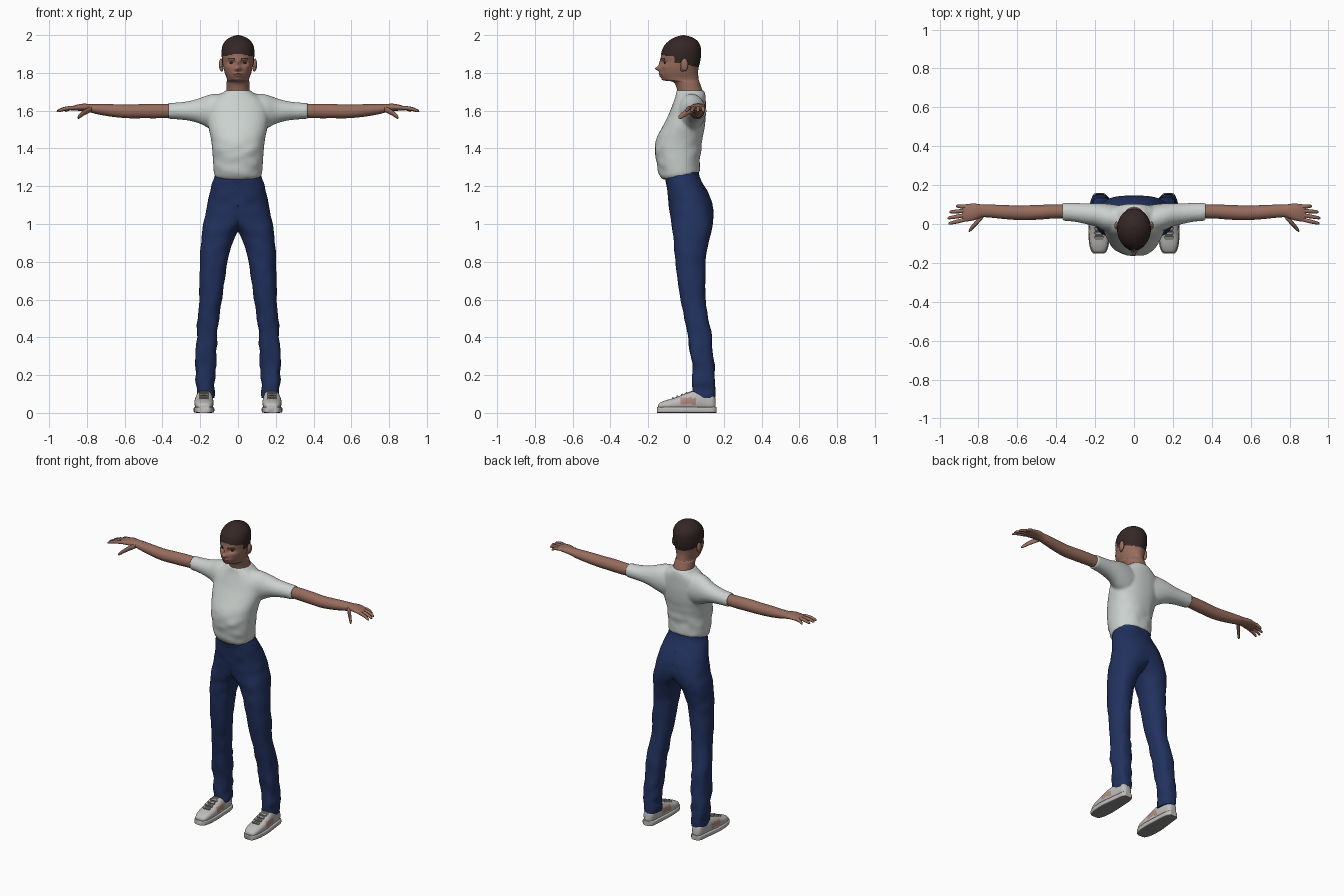
import bpy, bmesh, math
from mathutils import Vector, Matrix, noise

cube = bpy.data.objects.get("Cube")
if cube:
    bpy.data.objects.remove(cube)


def material(name, r, g, b):
    m = bpy.data.materials.new(name)
    m.use_nodes = True
    m.diffuse_color = (r, g, b, 1)
    node = m.node_tree.nodes["Principled BSDF"]
    node.inputs["Base Color"].default_value = (r, g, b, 1)
    node.inputs["Roughness"].default_value = .8
    return m


skin = material("brown skin", .31, .15, .11)
hair = material("dark brown hair", .035, .02, .019)
cotton = material("pale grey cotton", .6, .64, .62)
denim = material("navy denim", .016, .032, .115)
leather = material("off white leather", .52, .51, .49)
rubber = material("grey rubber", .25, .25, .25)
tongue = material("charcoal lining", .1, .095, .09)
patch = material("dusty pink patch", .45, .26, .21)
lip = material("dark rose lips", .2, .075, .06)
eye = material("dark eyes", .03, .02, .018)

# Order of (along, across, up) for a loft running along each axis
ORDER = {"x": lambda t, u, v: Vector((t, u, v)),
         "y": lambda t, u, v: Vector((u, t, v)),
         "z": lambda t, u, v: Vector((u, v, t))}


def refine(rings, steps):
    """Smooth curve through all rings."""
    out = []
    for i in range(len(rings) - 1):
        a, b, c, d = (rings[min(max(i + k, 0), len(rings) - 1)] for k in (-1, 0, 1, 2))
        for s in range(steps):
            f = s / steps
            out.append([q + f / 2 * (r - p + f * (2 * p - 5 * q + 4 * r - w
                        + f * (3 * (q - r) + w - p))) for p, q, r, w in zip(a, b, c, d)])
    return out + [list(rings[-1])]


def loft(bm, axis, rings, sides=32, steps=4, power=1.0, warp=None):
    """Rings are (position, low u, high u, low v, high v)."""
    loops = []
    for t, u0, u1, v0, v1 in refine(rings, steps):
        loop = []
        for k in range(sides):
            a = math.tau * k / sides
            c, s = math.cos(a), math.sin(a)
            c, s = (math.copysign(abs(w) ** power, w) for w in (c, s))
            p = ORDER[axis](t, (u0 + u1 + (u1 - u0) * c) / 2, (v0 + v1 + (v1 - v0) * s) / 2)
            loop.append(bm.verts.new(warp(p) if warp else p))
        loops.append(loop)
    for a, b in zip(loops, loops[1:]):
        for k in range(sides):
            n = (k + 1) % sides
            bm.faces.new((a[k], a[n], b[n], b[k]))
    bm.faces.new(loops[0])
    bm.faces.new(loops[-1])


def ball(bm, center, radii):
    m = Matrix.Translation(center) @ Matrix.Diagonal((*radii, 1))
    bmesh.ops.create_uvsphere(bm, u_segments=20, v_segments=12, radius=1, matrix=m)


def build(name, bm, mats, rule=None, mirror=False):
    bmesh.ops.recalc_face_normals(bm, faces=bm.faces)
    if rule:
        for f in bm.faces:
            f.material_index = rule(f.calc_center_median(), f.normal)
    mesh = bpy.data.meshes.new(name)
    bm.to_mesh(mesh)
    bm.free()
    ob = bpy.data.objects.new(name, mesh)
    bpy.context.collection.objects.link(ob)
    for m in mats:
        mesh.materials.append(m)
    bpy.ops.object.select_all(action="DESELECT")
    ob.select_set(True)
    bpy.context.view_layer.objects.active = ob
    bpy.ops.object.shade_smooth_by_angle(angle=math.radians(45))
    if mirror:
        ob.modifiers.new("Mirror", "MIRROR").use_clip = True
    return ob


# Head and neck: lofted skull with raised and sunken face features
BUMPS = [(0, 1.85, .012, .022, .012), (0, 1.822, .015, .012, .026),
         (.03, 1.873, .025, .008, .006), (.033, 1.853, .016, .01, -.012),
         (0, 1.797, .022, .006, .008), (0, 1.784, .018, .006, .007),
         (0, 1.765, .02, .01, .004), (.05, 1.83, .018, .015, .004)]


def face_shape(p):
    if p.y < -.06:
        for x, z, sx, sz, push in BUMPS:
            p.y -= push * math.exp(-((abs(p.x) - x) / sx) ** 2 - ((p.z - z) / sz) ** 2)
    return p


def head_colour(c, n):
    if c.y < -.06:
        line = 1.903 - .2 * abs(c.x)
    else:
        line = 1.85 if c.y < -.01 else 1.845 - .25 * c.y
    if c.z > line:
        return 1
    x = abs(c.x)
    if c.y < -.08:
        if .017 < x < .052 and abs(c.z - 1.876 + .1 * abs(x - .033)) < .003:
            return 1
        if abs(c.z - 1.79) < .011 * (1 - (x / .028) ** 2):
            return 2
    return 0


skull = [(1.66, .068, -.045, .088), (1.7, .062, -.045, .088), (1.75, .06, -.065, .072),
         (1.76, .058, -.115, .068), (1.775, .061, -.13, .066), (1.8, .07, -.137, .064),
         (1.83, .078, -.135, .067), (1.86, .083, -.13, .075), (1.9, .087, -.132, .08),
         (1.94, .083, -.118, .077), (1.97, .066, -.09, .06), (1.99, .038, -.055, .028),
         (2, .004, -.016, -.01)]
bm = bmesh.new()
loft(bm, "z", [(z, -w, w, f, b) for z, w, f, b in skull], 96, 8, 1, face_shape)
build("head", bm, [skin, hair, lip], head_colour)

bm = bmesh.new()
ball(bm, (.09, -.008, 1.843), (.011, .02, .033))
ball(bm, (.086, -.018, 1.822), (.008, .012, .015))
build("ears", bm, [skin], mirror=True)
bm = bmesh.new()
ball(bm, (.033, -.108, 1.853), (.013, .008, .006))
build("eyes", bm, [eye], mirror=True)


# Shirt: torso and sleeves fused into one cloth surface
def hem(p):
    p.z += max(0, min(1, (1.34 - p.z) / .08)) * .2 * p.y
    fold = noise.noise(Vector((p.x * 16, p.y * 16, p.z * 22)))
    p.y += .007 * fold * max(0, min(1, (1.5 - p.z) / .1))
    return p


torso = [(1.258, .122, -.12, .07), (1.28, .128, -.14, .074), (1.33, .132, -.155, .075),
         (1.4, .137, -.164, .08), (1.46, .145, -.152, .09), (1.52, .158, -.122, .1),
         (1.58, .162, -.092, .105), (1.63, .155, -.072, .105), (1.67, .12, -.058, .104),
         (1.695, .08, -.052, .1), (1.708, .066, -.05, .094)]
sleeve = [(.03, -.04, .09, 1.5, 1.68), (.1, -.045, .1, 1.49, 1.69), (.15, -.035, .105, 1.505, 1.685),
          (.2, -.012, .107, 1.53, 1.668), (.25, 0, .107, 1.545, 1.653),
          (.31, .012, .108, 1.553, 1.644), (.369, .017, .109, 1.556, 1.641)]
bm = bmesh.new()
loft(bm, "z", [(z, -w, w, f, b) for z, w, f, b in torso], 48, 5, .9, hem)
for side in (1, -1):
    loft(bm, "x", [(side * r[0], *r[1:]) for r in sleeve], 32)
shirt = build("shirt", bm, [cotton])
fuse = shirt.modifiers.new("Fuse", "REMESH")
fuse.mode, fuse.voxel_size, fuse.use_smooth_shade = "VOXEL", .008, True
relax = shirt.modifiers.new("Relax", "SMOOTH")
relax.factor, relax.iterations = .5, 4

# Arms with hands
bm = bmesh.new()
loft(bm, "x", [(.35, .03, .1, 1.563, 1.634), (.42, .028, .1, 1.56, 1.636), (.5, .022, .098, 1.56, 1.635),
               (.58, .02, .095, 1.56, 1.632), (.66, .025, .097, 1.567, 1.634),
               (.74, .033, .1, 1.58, 1.635), (.78, .034, .1, 1.59, 1.635), (.82, .02, .105, 1.598, 1.637),
               (.86, .013, .102, 1.6, 1.63), (.885, .012, .098, 1.602, 1.62)], 28)


def finger(start, end, r):
    rings = []
    for f, k in ((0, .9), (.3, 1), (.6, .92), (.88, .75), (.97, .45), (1, .08)):
        x, y, z = Vector(start).lerp(Vector(end), f)
        z += .006 * math.sin(math.pi * f)
        rings.append((x, y - r * k, y + r * k, z - r * k, z + r * k))
    loft(bm, "x", rings, 12, 3)


for y0, y1, tip in ((.023, .002, .955), (.046, .03, .96), (.068, .062, .95), (.089, .092, .915)):
    finger((.865, y0, 1.614), (tip, y1, 1.597), .0105)
finger((.775, .045, 1.608), (.85, -.036, 1.562), .016)
build("arms", bm, [skin], mirror=True)


# Trousers: one leg and half the hips, mirrored
def creases(p):
    amount = .012 if p.z < .5 else .006
    q = Vector((p.x * 14, p.y * 14, p.z * 16))
    p.x = max(0, p.x + amount * noise.noise(q) * min(1, max(0, p.x) * 20))
    p.y += amount * noise.noise(q + Vector((5, 3, 1)))
    return p


bm = bmesh.new()
loft(bm, "z", [(.08, .128, .212, .038, .158), (.12, .125, .218, .032, .16), (.2, .12, .228, .03, .155),
               (.4, .11, .22, .01, .135), (.6, .085, .205, -.03, .106), (.8, .055, .2, -.055, .102),
               (.9, .03, .197, -.065, .118), (.97, -.01, .19, -.072, .135), (1.03, -.1, .178, -.08, .146),
               (1.1, -.16, .163, -.09, .142), (1.18, -.145, .146, -.1, .108),
               (1.24, -.127, .127, -.108, .075), (1.275, -.122, .122, -.1, .068)], 48, 6, .88, creases)
seam = [f for f in bm.faces if all(v.co.x < 1e-5 for v in f.verts)]
bmesh.ops.delete(bm, geom=seam, context="FACES")
bmesh.ops.remove_doubles(bm, verts=bm.verts, dist=1e-4)
build("trousers", bm, [denim], mirror=True)


# Shoes: upper, sole and laces
def shoe_colour(c, n):
    if -.085 < c.y < .04 and abs(c.x - .18) < .024 and n.z > .3:
        return 1
    if -.03 < c.y < .05 and .045 < c.z < .08 and abs(n.x) > .5:
        return 2
    return 0


upper = [(-.148, .16, .202, .02, .04), (-.14, .147, .213, .015, .052), (-.11, .135, .225, .015, .066),
         (-.06, .13, .23, .015, .08), (-.01, .13, .23, .012, .1), (.04, .133, .224, .01, .118),
         (.1, .136, .216, .01, .12), (.14, .144, .21, .01, .105), (.156, .158, .196, .02, .075)]
bm = bmesh.new()
loft(bm, "y", upper, 36, 5, .8, None)
build("shoe_uppers", bm, [leather, tongue, patch], shoe_colour, True)

bm = bmesh.new()
loft(bm, "y", [(y * 1.03, a - .004, b + .004, 0, .032) for y, a, b, lo, hi in upper], 36, 4, .35)
build("shoe_soles", bm, [leather, rubber], lambda c, n: 1 if n.z < -.7 else 0, True)

bm = bmesh.new()
for k in range(4):
    m = Matrix.Translation((.18, -.07 + k * .024, .079 + k * .009)) @ Matrix.Rotation(.35, 4, "X")
    bmesh.ops.create_cube(bm, size=1, matrix=m @ Matrix.Diagonal((.05, .008, .008, 1)))
build("shoe_laces", bm, [leather], mirror=True)
